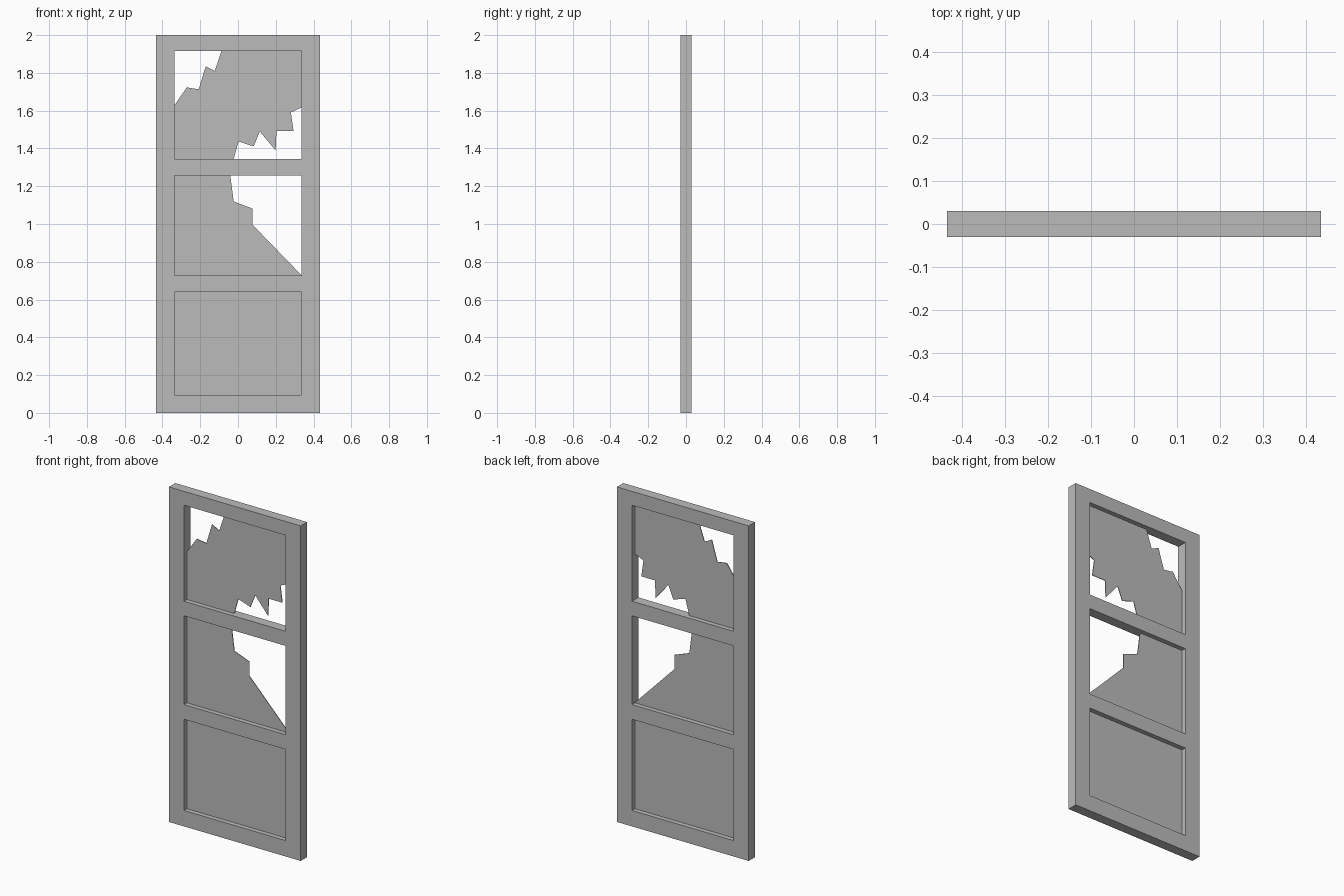
import bpy

cube = bpy.data.objects.get("Cube")
if cube:
    bpy.data.objects.remove(cube, do_unlink=True)

GREY = (0.5, 0.5, 0.5, 1.0)
grey = bpy.data.materials.new("plain grey")
grey.use_nodes = True
grey.diffuse_color = GREY
grey.node_tree.nodes["Principled BSDF"].inputs["Base Color"].default_value = GREY


def slab(name, points, faces, thickness):
    """Upright flat shape in the xz plane, thickened evenly to both sides."""
    mesh = bpy.data.meshes.new(name)
    mesh.from_pydata([(x, 0, z) for x, z in points], [], faces)
    mesh.materials.append(grey)
    obj = bpy.data.objects.new(name, mesh)
    bpy.context.collection.objects.link(obj)
    solid = obj.modifiers.new("thickness", 'SOLIDIFY')
    solid.thickness = thickness
    solid.offset = 0
    return obj


def panel(name, outline):
    return slab(name, outline, [tuple(range(len(outline)))], 0.004)


# Door frame: a grid of cells with the three openings left out
HALF, INNER = 0.435, 0.336
xs = [-HALF, -INNER, INNER, HALF]
zs = [0, 0.095, 0.639, 0.727, 1.257, 1.344, 1.917, 2]
cols = len(xs)
grid = [(x, z) for z in zs for x in xs]
cells = []
for row in range(len(zs) - 1):
    for col in range(cols - 1):
        if col == 1 and row % 2 == 1:
            continue
        a = row * cols + col
        cells.append((a, a + 1, a + cols + 1, a + cols))
slab("door_frame", grid, cells, 0.06)

# Intact lower panel
panel("lower_panel", [(-INNER, zs[1]), (INNER, zs[1]), (INNER, zs[2]), (-INNER, zs[2])])

# Middle panel with its upper right part broken away
middle_break = [(INNER, 0.729), (0.076, 0.997), (0.076, 1.082), (-0.023, 1.119), (-0.041, zs[4])]
panel("middle_panel", [(-INNER, zs[3]), (INNER, zs[3])] + middle_break + [(-INNER, zs[4])])

# Upper panel with two jagged corners broken away
lower_break = [(-0.023, zs[5]), (0.003, 1.437), (0.083, 1.411), (0.115, 1.49),
               (0.199, 1.39), (0.204, 1.493), (0.294, 1.493), (0.28, 1.591), (INNER, 1.617)]
upper_break = [(-0.087, zs[6]), (-0.123, 1.811), (-0.171, 1.835), (-0.208, 1.713),
               (-0.271, 1.723), (-INNER, 1.63)]
panel("upper_panel", [(-INNER, zs[5])] + lower_break + [(INNER, zs[6])] + upper_break)
